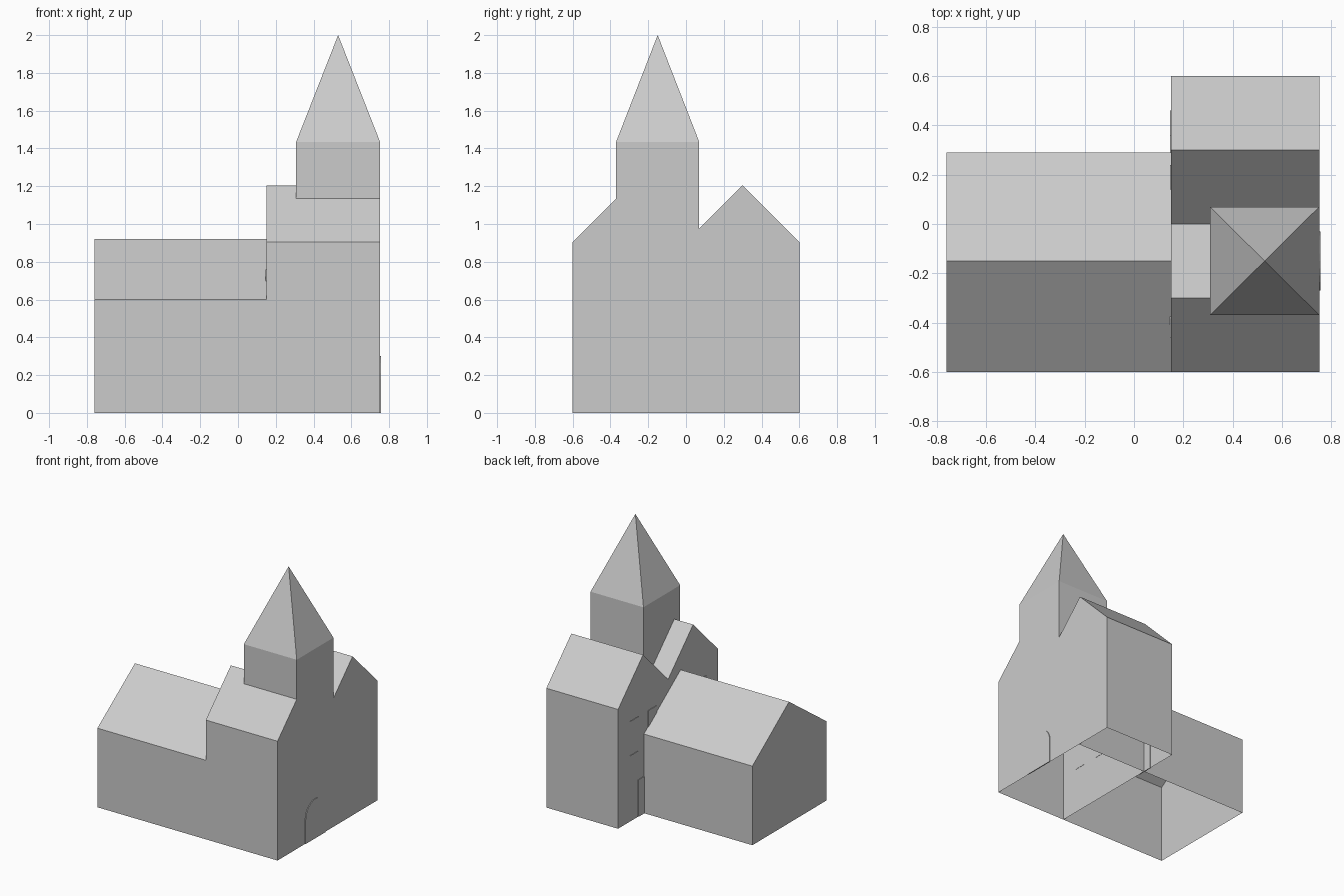
import bpy, bmesh, math

if "Cube" in bpy.data.objects:
    bpy.data.objects.remove(bpy.data.objects["Cube"])


def finish(name, bm):
    bmesh.ops.recalc_face_normals(bm, faces=bm.faces)
    mesh = bpy.data.meshes.new(name)
    bm.to_mesh(mesh)
    bm.free()
    obj = bpy.data.objects.new(name, mesh)
    bpy.context.collection.objects.link(obj)
    return obj


def prism(name, profile, x0, x1, sides=None, right_cap=True):
    """Extrude a (y, z) profile along x; only the first `sides` strips are made."""
    bm = bmesh.new()
    left = [bm.verts.new((x0, y, z)) for y, z in profile]
    right = [bm.verts.new((x1, y, z)) for y, z in profile]
    n = len(profile)
    for i in range(n if sides is None else sides):
        j = (i + 1) % n
        bm.faces.new((left[i], left[j], right[j], right[i]))
    bm.faces.new(left)
    if right_cap:
        bm.faces.new(right)
    return finish(name, bm)


def rect(y0, y1, z0, z1):
    return [(y0, z0), (y0, z1), (y1, z1), (y1, z0)]


# Tall block with twin gables, open underneath
prism("twin_gable_block",
      [(-.6, 0), (-.6, .905), (-.3, 1.205), (0, .905), (.3, 1.205), (.6, .905), (.6, 0)],
      .15, .755 - .003, sides=6)

# Long low hall, open underneath, its walls running on inside the tall block
prism("hall", [(-.6, 0), (-.6, .6), (-.15, .92), (.29, .6), (.29, 0)],
      -.76, .752, sides=4, right_cap=False)

# Tower shaft, cut to the roof slopes at its foot
prism("tower", [(.07, .975), (.07, 1.435), (-.37, 1.435), (-.37, 1.135), (-.3, 1.205), (0, .905)],
      .308, .752, sides=3)

# Pyramid spire
bm = bmesh.new()
apex = bm.verts.new((.53, -.15, 2))
base = [bm.verts.new(p) for p in
        ((.308, -.37, 1.435), (.752, -.37, 1.435), (.752, .07, 1.435), (.308, .07, 1.435))]
for i in range(4):
    bm.faces.new((base[i], base[(i + 1) % 4], apex))
finish("spire", bm)

# Arched entrance door on the right wall
arch = [(-.15 + .12 * math.cos(math.pi * i / 12), .18 + .12 * math.sin(math.pi * i / 12))
        for i in range(13)]
prism("arched_door", [(-.03, 0)] + arch + [(-.27, 0)], .75, .757)

# Small door and thin raised windows on the left wall of the tall block
prism("small_door", rect(.24, .36, 0, .28), .146, .152)
for gable in (-.3, .3):
    for offset in (-.11, .11):
        for z in (.35, .61):
            y = gable + offset
            prism("window", rect(y - .05, y + .05, z, z + .15), .146, .152)
